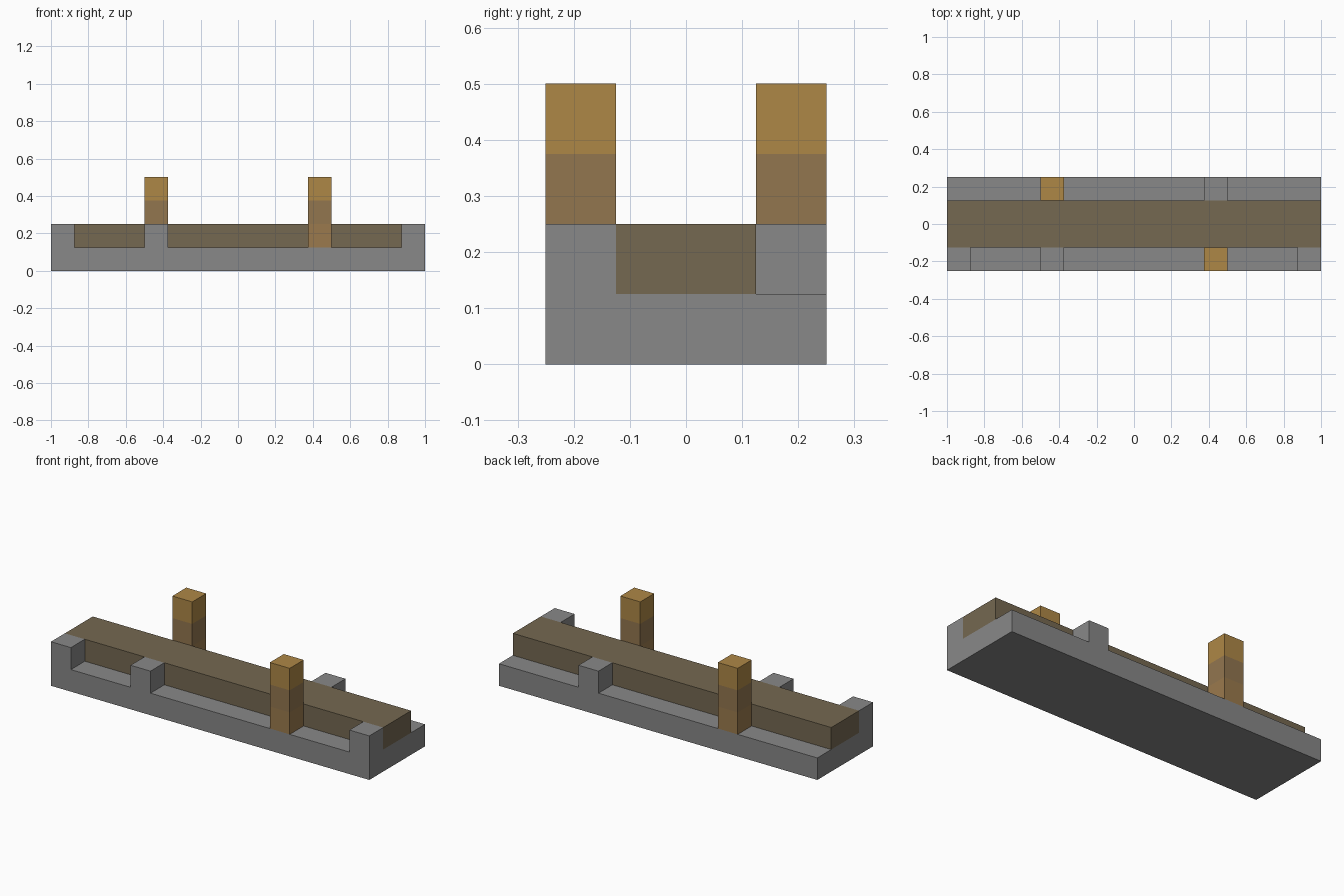
import bpy, bmesh
from mathutils import Vector

# Remove the default cube
cube = bpy.data.objects.get("Cube")
if cube:
    bpy.data.objects.remove(cube, do_unlink=True)


def make_material(name, rgb):
    """Flat material from 0-255 display values, stored as linear."""
    lin = [((c / 255 + 0.055) / 1.055) ** 2.4 for c in rgb]
    mat = bpy.data.materials.new(name)
    mat.use_nodes = True
    mat.diffuse_color = (*lin, 1)
    bsdf = mat.node_tree.nodes["Principled BSDF"]
    bsdf.inputs["Base Color"].default_value = (*lin, 1)
    bsdf.inputs["Roughness"].default_value = 0.9
    return mat


stone = make_material("grey stone", (136, 136, 136))
plank_wood = make_material("dark plank wood", (117, 104, 81))
post_low = make_material("post lower wood", (155, 122, 77))
post_mid = make_material("post middle wood", (146, 118, 79))
post_top = make_material("golden post wood", (174, 135, 70))

U = 0.125  # one building unit


def box(name, lo, hi, materials, cuts=()):
    """Box between two corners in units; heights in cuts split its colours."""
    bm = bmesh.new()
    bmesh.ops.create_cube(bm, size=1)
    lo, hi = Vector(lo) * U, Vector(hi) * U
    for v in bm.verts:
        v.co = (lo + hi) / 2 + v.co * (hi - lo)
    for z in cuts:
        geom = bm.verts[:] + bm.edges[:] + bm.faces[:]
        bmesh.ops.bisect_plane(bm, geom=geom, plane_co=(0, 0, z * U), plane_no=(0, 0, 1))
    for f in bm.faces:
        height = f.calc_center_median().z
        f.material_index = sum(height > z * U for z in cuts)
    mesh = bpy.data.meshes.new(name)
    bm.to_mesh(mesh)
    bm.free()
    for mat in materials:
        mesh.materials.append(mat)
    obj = bpy.data.objects.new(name, mesh)
    bpy.context.collection.objects.link(obj)
    return obj


# Base slab and the long plank resting on it
box("base_slab", (-8, -2, 0), (8, 2, 1), [stone])
box("plank", (-8, -1, 1), (8, 1, 2), [plank_wood])

# Raised stone corners along the front only
for side, x in (("right", -8), ("left", 7)):
    box(f"front_{side}_corner", (x, -2, 1), (x + 1, -1, 2), [stone])

# Stone stub and wooden post on each side, in opposite order
for side, y, stub_x, post_x in (("front", -2, -4, 3), ("back", 1, 3, -4)):
    box(f"{side}_stub", (stub_x, y, 1), (stub_x + 1, y + 1, 2), [stone])
    box(f"{side}_post", (post_x, y, 1), (post_x + 1, y + 1, 4),
        [post_low, post_mid, post_top], cuts=(2, 3))
